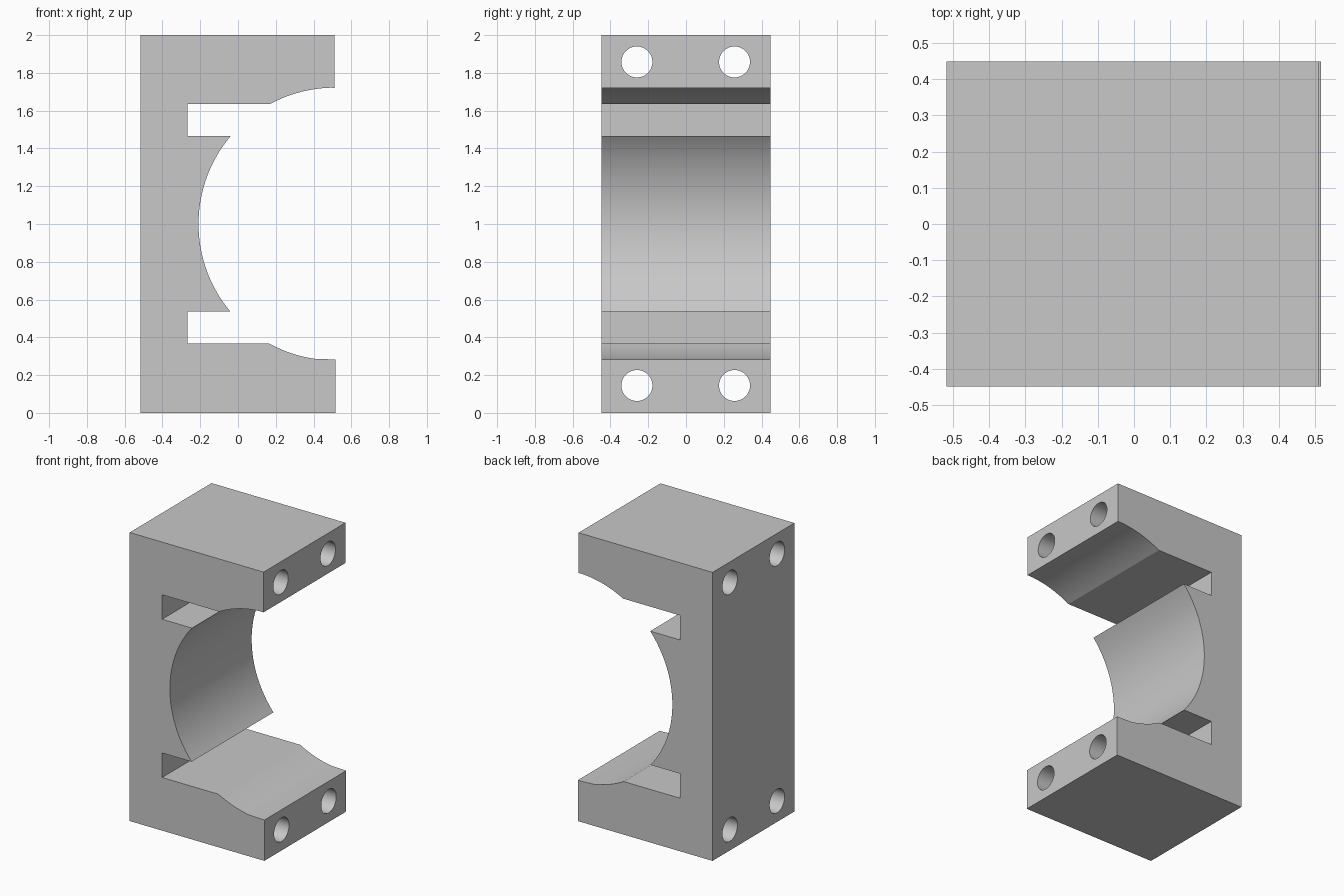
import bpy, bmesh, math

if "Cube" in bpy.data.objects:
    bpy.data.objects.remove(bpy.data.objects["Cube"])

HALF_W = 0.448            # half depth along y
CX, CZ, R = 0.513, 1.0, 0.722   # bore centre and radius

grey = bpy.data.materials.new("light grey")
grey.diffuse_color = (0.58, 0.58, 0.58, 1)
grey.use_nodes = True
grey.node_tree.nodes["Principled BSDF"].inputs["Base Color"].default_value = grey.diffuse_color


def bore_arc(z0, z1, n):
    """Points on the left half of the bore between two heights."""
    a0 = math.asin(max(-1, min(1, (z0 - CZ) / R)))
    a1 = math.asin(max(-1, min(1, (z1 - CZ) / R)))
    return [(CX - R * math.cos(a0 + (a1 - a0) * i / n),
             CZ + R * math.sin(a0 + (a1 - a0) * i / n)) for i in range(n + 1)]


# Side profile of the clamp: lower arm, slot, bore, slot, upper arm
profile = [(-0.517, 0), (0.516, 0), (0.516, CZ - R - 0.0)]
profile += bore_arc(CZ - R + 0.006, 0.368, 14)
profile += [(-0.268, 0.368), (-0.268, 0.538)]
profile += bore_arc(0.538, 1.465, 40)
profile += [(-0.268, 1.465), (-0.268, 1.635)]
profile += bore_arc(1.635, CZ + R, 14)
profile[2] = (0.516, 0.283)
profile[3] = (0.49, 0.2835)
profile += [(0.51, 2.0), (-0.517, 2.0)]
profile[-3] = (0.51, 1.721)

bm = bmesh.new()
face = bm.faces.new([bm.verts.new((x, -HALF_W, z)) for x, z in profile])
side = bmesh.ops.extrude_face_region(bm, geom=[face])["geom"]
bmesh.ops.translate(bm, vec=(0, 2 * HALF_W, 0),
                    verts=[v for v in side if isinstance(v, bmesh.types.BMVert)])
bmesh.ops.recalc_face_normals(bm, faces=bm.faces)
mesh = bpy.data.meshes.new("clamp_block")
bm.to_mesh(mesh)
bm.free()
block = bpy.data.objects.new("clamp_block", mesh)
bpy.context.collection.objects.link(block)
mesh.materials.append(grey)

# Four bolt holes running through the arms along x
for z in (0.145, 1.858):
    for y in (-0.26, 0.257):
        bpy.ops.mesh.primitive_cylinder_add(vertices=48, radius=0.082, depth=1.6,
                                            location=(0, y, z),
                                            rotation=(0, math.pi / 2, 0))
        cutter = bpy.context.object
        cutter.name = "bolt_hole_cutter"
        cutter.hide_render = True
        cutter.data.materials.append(grey)
        bpy.context.view_layer.objects.active = block
        mod = block.modifiers.new("bolt_hole", 'BOOLEAN')
        mod.operation = 'DIFFERENCE'
        mod.solver = 'EXACT'
        mod.object = cutter
        bpy.ops.object.modifier_apply(modifier=mod.name)
        bpy.data.objects.remove(cutter, do_unlink=True)

# Smooth bore and holes, crisp edges elsewhere
bpy.ops.object.select_all(action='DESELECT')
block.select_set(True)
bpy.context.view_layer.objects.active = block
bpy.ops.object.shade_smooth_by_angle(angle=math.radians(20))
